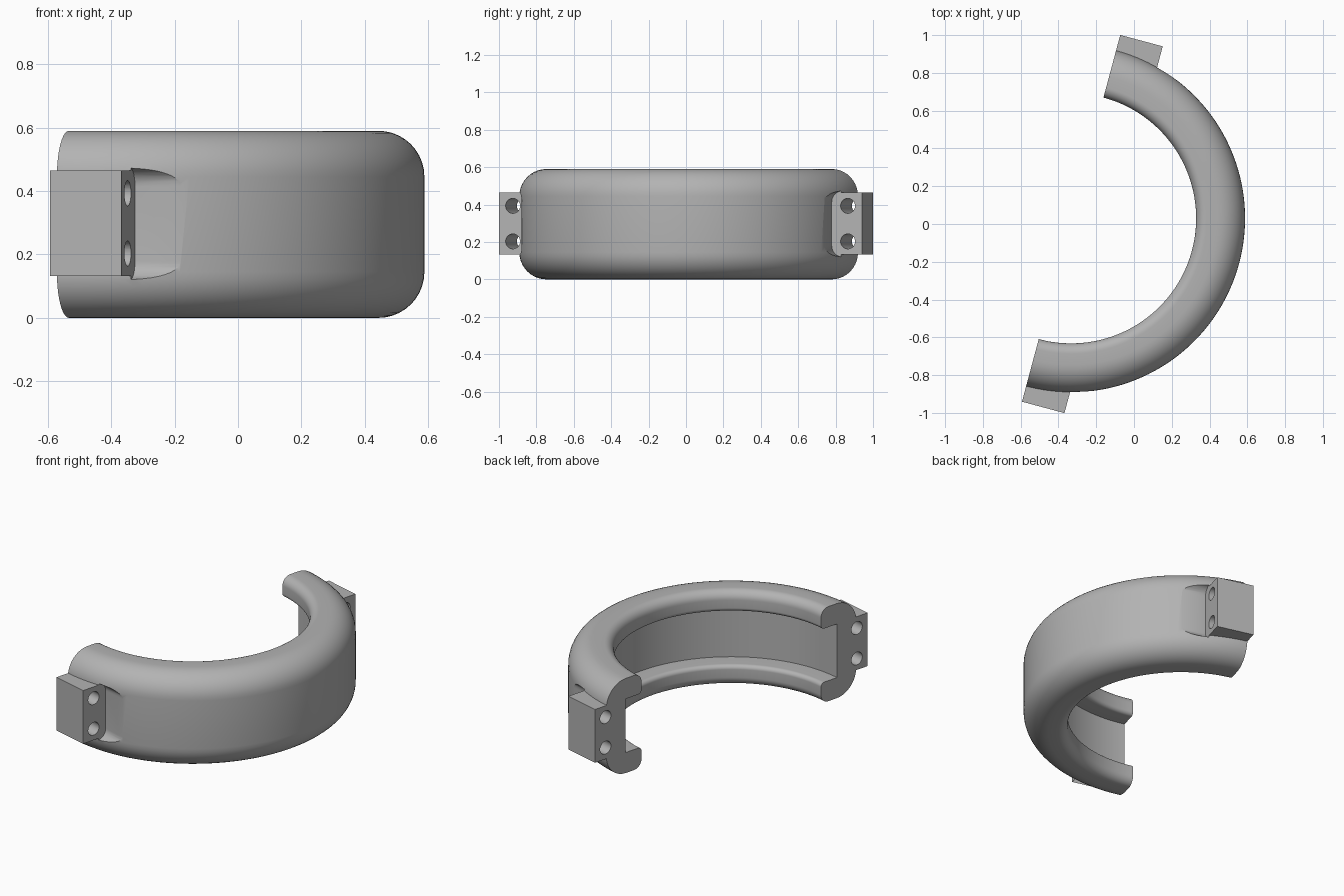
import bpy, bmesh, math
from mathutils import Matrix, Vector

cube = bpy.data.objects.get("Cube")
if cube:
    bpy.data.objects.remove(cube)

# Sizes
HEIGHT, MID = 0.59, 0.295
R_IN, R_CHANNEL, R_OUT = 0.662, 0.78, 0.921
CHANNEL_HALF = 0.167
LUG_LEN, LUG_TIP = 0.233, 1.005
CENTRE, TURN = (-0.333, 0.03, 0), math.radians(-15)

grey = bpy.data.materials.new("plain grey")
grey.use_nodes = True
colour = (0.45, 0.45, 0.45, 1)
grey.diffuse_color = colour
grey.node_tree.nodes["Principled BSDF"].inputs["Base Color"].default_value = colour


def make_object(name, bm):
    bmesh.ops.recalc_face_normals(bm, faces=bm.faces)
    mesh = bpy.data.meshes.new(name)
    bm.to_mesh(mesh)
    bm.free()
    mesh.materials.append(grey)
    obj = bpy.data.objects.new(name, mesh)
    bpy.context.collection.objects.link(obj)
    return obj


def rounded(corners, steps=10):
    """Round each (a, b, radius) corner of a right-angled outline."""
    out = []
    for i, (a, b, r) in enumerate(corners):
        p = Vector((a, b))
        if r == 0:
            out.append(p)
            continue
        before = (Vector(corners[i - 1][:2]) - p).normalized()
        after = (Vector(corners[(i + 1) % len(corners)][:2]) - p).normalized()
        for k in range(steps + 1):
            t = k / steps * math.pi / 2
            out.append(p + r * (before * (1 - math.sin(t)) + after * (1 - math.cos(t))))
    return out


def extrude_x(name, outline, x0, x1):
    """Prism whose outline lies in the yz plane."""
    bm = bmesh.new()
    face = bm.faces.new([bm.verts.new((x0, y, z)) for y, z in outline])
    ext = bmesh.ops.extrude_face_region(bm, geom=[face])
    verts = [g for g in ext["geom"] if isinstance(g, bmesh.types.BMVert)]
    bmesh.ops.translate(bm, verts=verts, vec=(x1 - x0, 0, 0))
    return make_object(name, bm)


def combine(target, tool, operation):
    mod = target.modifiers.new(operation.lower(), 'BOOLEAN')
    mod.operation, mod.object, mod.solver = operation, tool, 'EXACT'
    bpy.context.view_layer.objects.active = target
    bpy.ops.object.modifier_apply(modifier=mod.name)
    bpy.data.objects.remove(tool)


# Half ring: C-shaped section swept through a half turn
low, high = MID - CHANNEL_HALF, MID + CHANNEL_HALF
section = rounded([
    (R_OUT, 0, 0.145), (R_OUT, HEIGHT, 0.145), (R_IN, HEIGHT, 0.055),
    (R_IN, high, 0.025), (R_CHANNEL, high, 0), (R_CHANNEL, low, 0),
    (R_IN, low, 0.025), (R_IN, 0, 0.055)])
bm = bmesh.new()
STEPS = 96
rings = []
for i in range(STEPS + 1):
    a = math.pi / 2 - math.pi * i / STEPS
    rings.append([bm.verts.new((r * math.cos(a), r * math.sin(a), z)) for r, z in section])
for r0, r1 in zip(rings, rings[1:]):
    for k in range(len(section)):
        bm.faces.new((r0[k - 1], r0[k], r1[k], r1[k - 1]))
bm.faces.new(rings[0])
bm.faces.new(rings[-1])
clamp = make_object("half_ring_clamp", bm)

for side in (1, -1):
    # Clearance pocket in front of the lug
    pocket = rounded([(side * 0.838, 0.12, 0.06), (side * 1.2, 0.12, 0),
                      (side * 1.2, 0.473, 0), (side * 0.838, 0.473, 0.06)])
    combine(clamp, extrude_x("pocket_cutter", pocket, LUG_LEN, 0.6), 'DIFFERENCE')

    # Bolting lug
    lug = [(side * y, z) for y, z in ((0.85, 0.132), (LUG_TIP, 0.132),
                                      (LUG_TIP, 0.464), (0.85, 0.464))]
    combine(clamp, extrude_x("lug", lug, 0, LUG_LEN), 'UNION')

    # Two bolt holes
    for z in (0.203, 0.393):
        hole = [(side * 0.927 + 0.04 * math.cos(t), z + 0.04 * math.sin(t))
                for t in (math.tau * k / 32 for k in range(32))]
        combine(clamp, extrude_x("hole_cutter", hole, -0.1, 0.4), 'DIFFERENCE')

# Place the part and shade it
clamp.data.transform(Matrix.Translation(CENTRE) @ Matrix.Rotation(TURN, 4, 'Z'))
bpy.ops.object.select_all(action='DESELECT')
clamp.select_set(True)
bpy.context.view_layer.objects.active = clamp
bpy.ops.object.shade_smooth_by_angle(angle=math.radians(30))
